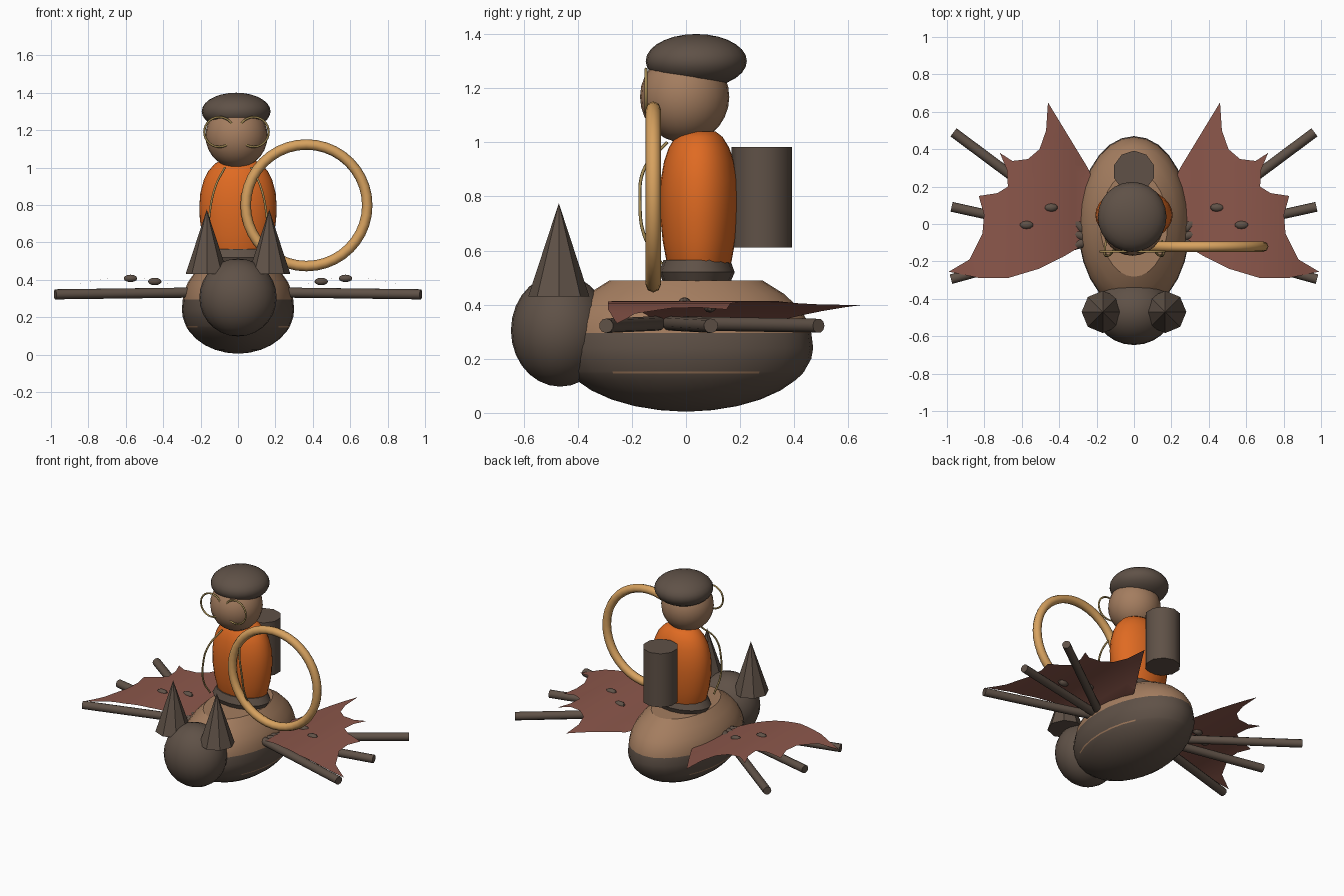
import bpy, bmesh, math
from mathutils import Vector, Matrix

if "Cube" in bpy.data.objects:
    bpy.data.objects.remove(bpy.data.objects["Cube"])


def material(name, rgb):
    m = bpy.data.materials.new(name)
    m.diffuse_color = (*rgb, 1)
    m.use_nodes = True
    m.node_tree.nodes["Principled BSDF"].inputs["Base Color"].default_value = m.diffuse_color
    return m


DARK = material("dark brown", (0.115, 0.083, 0.063))
TAN = material("tan", (0.37, 0.205, 0.115))
ORANGE = material("orange", (0.74, 0.145, 0.016))
WING = material("dusty red", (0.26, 0.095, 0.07))
WOOD = material("golden wood", (0.68, 0.36, 0.115))
BRASS = material("brass", (0.37, 0.26, 0.09))


def finish(name, bm, mats, smooth=35):
    bmesh.ops.recalc_face_normals(bm, faces=bm.faces[:])
    me = bpy.data.meshes.new(name)
    bm.to_mesh(me)
    bm.free()
    for m in mats:
        me.materials.append(m)
    if smooth:
        me.shade_smooth()
        me.set_sharp_from_angle(angle=math.radians(smooth))
    ob = bpy.data.objects.new(name, me)
    bpy.context.collection.objects.link(ob)
    return ob


def mirror(ob):
    ob.modifiers.new("mirror", 'MIRROR')
    return ob


def ellipsoid(name, centre, radii, mat, seg=24, rings=14):
    bm = bmesh.new()
    bmesh.ops.create_uvsphere(bm, u_segments=seg, v_segments=rings, radius=1)
    bmesh.ops.transform(bm, matrix=Matrix.Translation(centre) @ Matrix.Diagonal((*radii, 1)), verts=bm.verts)
    return finish(name, bm, [mat])


def rod(name, a, b, r1, r2, mat, seg, smooth=40):
    a, b = Vector(a), Vector(b)
    bm = bmesh.new()
    bmesh.ops.create_cone(bm, cap_ends=True, segments=seg, radius1=r1, radius2=r2, depth=(b - a).length)
    turn = Vector((0, 0, 1)).rotation_difference(b - a).to_matrix().to_4x4()
    bmesh.ops.transform(bm, matrix=Matrix.Translation((a + b) / 2) @ turn, verts=bm.verts)
    return finish(name, bm, [mat], smooth)


def loft(profile, rx, ry, cy, seg=28):
    """Stack of ellipses given as (height, scale), capped at both ends."""
    bm = bmesh.new()
    rings = []
    for z, s in profile:
        rings.append([bm.verts.new((rx * s * math.cos(t), cy + ry * s * math.sin(t), z))
                      for t in (2 * math.pi * i / seg for i in range(seg))])
    for lo, hi in zip(rings, rings[1:]):
        for i in range(seg):
            j = (i + 1) % seg
            bm.faces.new((lo[i], lo[j], hi[j], hi[i]))
    bm.faces.new(rings[0])
    bm.faces.new(rings[-1])
    return bm


def hoop(name, centre, major, minor, mat, seg=40, sides=8):
    bpy.ops.mesh.primitive_torus_add(location=centre, rotation=(math.pi / 2, 0, 0), major_radius=major,
                                     minor_radius=minor, major_segments=seg, minor_segments=sides)
    ob = bpy.context.object
    ob.name = name
    ob.data.materials.append(mat)
    ob.data.shade_smooth()
    return ob


# Animal body: dark belly, tan back with a flat top
profile = [(0.24 - 0.235 * math.cos(a), max(math.sin(a), 0.03))
           for a in (math.radians(d) for d in (0, 12, 24, 36, 48, 60))]
profile += [(0.145, 0.916), (0.153, 0.929), (0.2, 0.985), (0.24, 1), (0.295, 0.985),
            (0.34, 0.955), (0.385, 0.895), (0.44, 0.77), (0.49, 0.6)]
bm = loft(profile, 0.3, 0.47, 0)
for f in bm.faces:
    c = f.calc_center_median()
    stripe = 0.145 < c.z < 0.153 and abs(c.y) < 0.24
    f.material_index = 1 if c.z > 0.297 or stripe else 0
finish("animal_body", bm, [DARK, TAN], 32)

# Animal head and ears
ellipsoid("animal_head", (0, -0.465, 0.305), (0.207, 0.182, 0.208), DARK)
mirror(rod("ears", (0.167, -0.47, 0.43), (0.167, -0.47, 0.775), 0.113, 0, DARK, 8, 0))

# Rider: hips, torso, head and cap
finish("rider_hips", loft([(0.47, 0.85), (0.52, 1), (0.565, 0.88)], 0.2, 0.14, 0.04, 16), [DARK], 30)
torso = [(0.5, 0.7), (0.56, 0.83), (0.64, 0.93), (0.72, 0.985), (0.79, 1), (0.86, 0.975),
         (0.93, 0.89), (0.98, 0.77), (1.02, 0.6), (1.04, 0.42)]
finish("rider_torso", loft(torso, 0.207, 0.145, 0.048), [ORANGE], 60)
ellipsoid("rider_head", (-0.008, -0.005, 1.168), (0.166, 0.165, 0.17), TAN)
ellipsoid("rider_cap", (-0.01, 0.038, 1.3), (0.184, 0.187, 0.1), DARK)

# Spectacles, partly sunk into the face
for side in (-1, 1):
    hoop("spectacle_rim", (-0.008 + side * 0.092, -0.148, 1.19), 0.08, 0.006, BRASS, 28, 6)

# Braces curving down the chest
for side in (-1, 1):
    cu = bpy.data.curves.new("brace", 'CURVE')
    cu.dimensions = '3D'
    cu.bevel_depth = 0.006
    cu.bevel_resolution = 1
    sp = cu.splines.new('BEZIER')
    path = [(0.07, -0.07, 1.0), (0.12, -0.155, 0.9), (0.148, -0.17, 0.78), (0.157, -0.152, 0.65), (0.15, -0.09, 0.55)]
    sp.bezier_points.add(len(path) - 1)
    for p, (x, y, z) in zip(sp.bezier_points, path):
        p.co = (side * x, y, z)
        p.handle_left_type = p.handle_right_type = 'AUTO'
    cu.materials.append(BRASS)
    bpy.context.collection.objects.link(bpy.data.objects.new("brace", cu))

# Large hoop and back pack
hoop("large_hoop", (0.366, -0.121, 0.798), 0.325, 0.028, WOOD)
rod("back_pack", (0, 0.28, 0.612), (0, 0.28, 0.982), 0.112, 0.112, DARK, 10)

# Wing struts fanning out from the flanks
for end in ((0.965, 0.49, 0.322), (0.975, 0.092, 0.322), (0.978, -0.295, 0.322)):
    mirror(rod("wing_strut", (0.2, -0.08, 0.332), end, 0.027, 0.027, DARK, 10))


# Wing membrane: scalloped outline, arched along its span
def arch(x):
    return 0.33 + 0.083 * max(0, 1 - ((x - 0.61) / 0.36) ** 2)


outline = [(0.2, 0.2), (0.25, 0.305), (0.46, 0.65), (0.47, 0.5), (0.505, 0.4), (0.567, 0.347), (0.65, 0.337),
           (0.717, 0.38), (0.68, 0.29), (0.674, 0.2), (0.73, 0.165), (0.83, 0.15), (0.802, 0.05), (0.81, -0.05),
           (0.88, -0.19), (0.99, -0.255), (0.83, -0.288), (0.67, -0.288), (0.51, -0.24), (0.38, -0.176),
           (0.2, -0.07)]
bm = bmesh.new()
bm.faces.new([bm.verts.new((x, y, 0)) for x, y in outline])
bmesh.ops.triangulate(bm, faces=bm.faces[:])
for i in range(14):
    bmesh.ops.bisect_plane(bm, geom=bm.verts[:] + bm.edges[:] + bm.faces[:],
                           plane_co=(0.27 + 0.05 * i, 0, 0), plane_no=(1, 0, 0))
for v in bm.verts:
    v.co.z = arch(v.co.x)
for f in bm.faces:
    f.normal_update()
    if f.normal.z < 0:
        f.normal_flip()
mirror(finish("wing_membrane", bm, [WING], 40))

# Knuckles showing through the membrane
for x, y in ((0.445, 0.088), (0.575, -0.005)):
    mirror(ellipsoid("wing_knuckle", (x, y, arch(x) - 0.005), (0.038, 0.023, 0.02), DARK, 10, 6))
